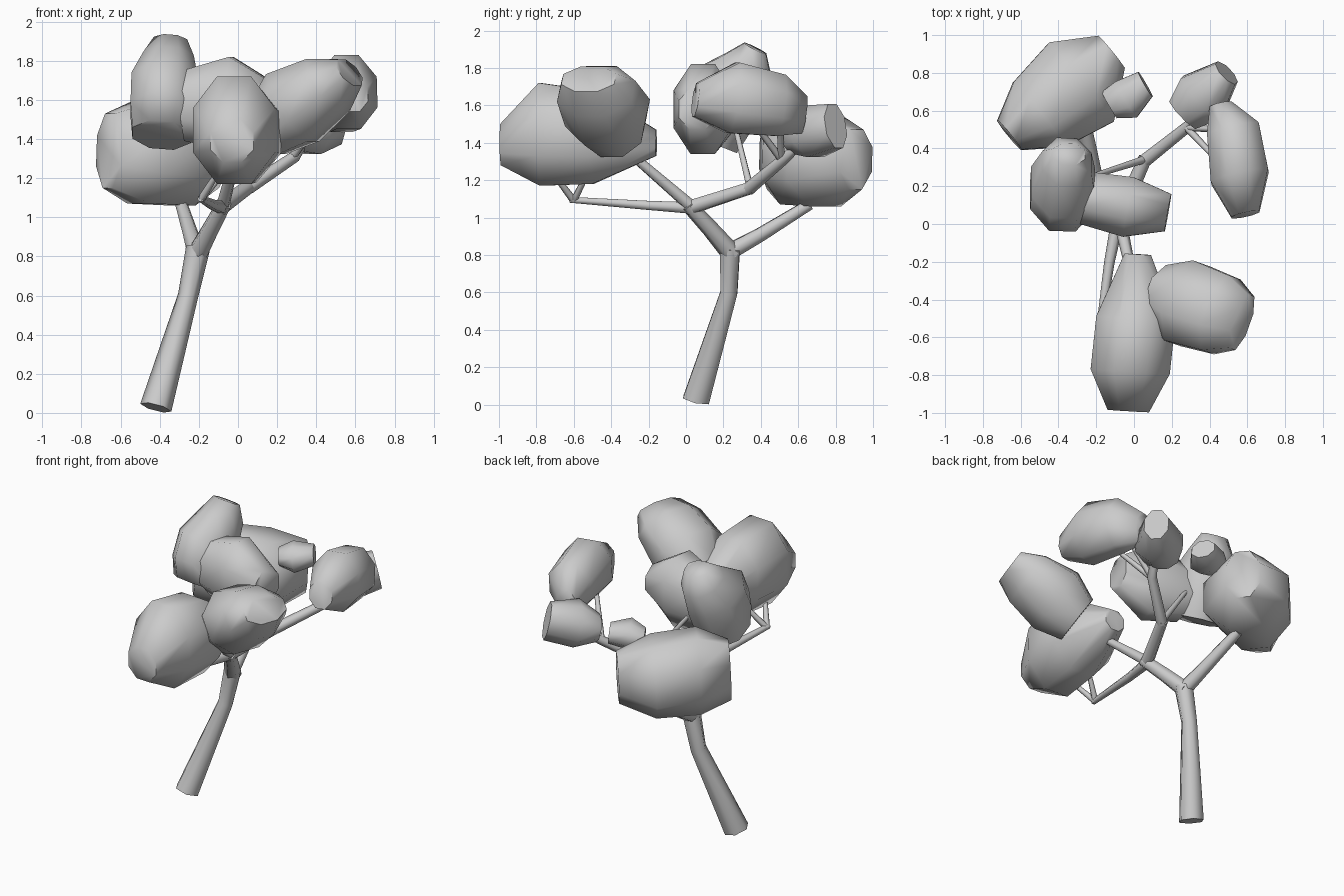
import bpy, bmesh, math
from mathutils import Vector


def loft(name, sections, sides, smooth, boxy=False):
    """Skin oval sections (x, y, z, sideways radius, upward radius) square to the overall axis."""
    pts = [Vector(s[:3]) for s in sections]
    axis = (pts[-1] - pts[0]).normalized()
    side = axis.cross(Vector((0, 0, 1)))
    if abs(axis.z) > 0.8:
        side = Vector((1, 0, 0)) - axis * axis.x
    side.normalize()
    up = side.cross(axis)
    turn = math.pi / sides if boxy else 0.0
    grow = 1 / math.cos(turn)
    bm = bmesh.new()
    rings = []
    for p, s in zip(pts, sections):
        ring = []
        for i in range(sides):
            a = math.tau * i / sides + turn
            ring.append(bm.verts.new(p + side * s[3] * grow * math.cos(a)
                                     + up * s[4] * grow * math.sin(a)))
        rings.append(ring)
    for lo, hi in zip(rings, rings[1:]):
        for i in range(sides):
            j = (i + 1) % sides
            bm.faces.new((lo[i], lo[j], hi[j], hi[i]))
    bm.faces.new(rings[0])
    bm.faces.new(rings[-1])
    bmesh.ops.recalc_face_normals(bm, faces=bm.faces[:])
    me = bpy.data.meshes.new(name)
    bm.to_mesh(me)
    bm.free()
    ob = bpy.data.objects.new(name, me)
    bpy.context.collection.objects.link(ob)
    bpy.ops.object.select_all(action='DESELECT')
    ob.select_set(True)
    bpy.context.view_layer.objects.active = ob
    bpy.ops.object.shade_smooth_by_angle(angle=math.radians(smooth))
    return ob


def limb(name, *points):
    """Round tapered limb through (x, y, z, radius) points."""
    loft(name, [(*p, p[3]) for p in points], 6, 65)


def clump(name, *sections):
    """Faceted leaf mass."""
    loft(name, sections, 8, 62, boxy=True)


# Leaning trunk and the main fork
limb("trunk", (-0.42, 0.055, 0.027, 0.082), (-0.255, 0.23, 0.6, 0.052),
     (-0.205, 0.235, 0.84, 0.062))
limb("front_bough", (-0.215, 0.25, 0.8, 0.055), (-0.14, 0.13, 0.94, 0.046),
     (-0.07, 0.01, 1.07, 0.04))
limb("back_bough", (-0.21, 0.22, 0.81, 0.05), (-0.24, 0.4, 0.91, 0.042),
     (-0.29, 0.66, 1.07, 0.033))

# Boughs spreading from the front hub
limb("low_front_branch", (-0.08, 0.05, 1.05, 0.036), (-0.13, -0.2, 1.065, 0.028),
     (-0.19, -0.62, 1.095, 0.018))
limb("high_front_branch", (-0.08, 0.04, 1.05, 0.036), (0.0, -0.32, 1.36, 0.025))
limb("right_branch_inner", (-0.09, 0.01, 1.05, 0.042), (0.06, 0.35, 1.16, 0.036))
limb("right_branch_outer", (0.05, 0.33, 1.15, 0.036), (0.29, 0.52, 1.31, 0.03),
     (0.36, 0.64, 1.42, 0.02))

# Twigs reaching into the leaf clumps
twigs = [((-0.19, -0.6, 1.09), (-0.09, -0.72, 1.25)),
         ((-0.19, -0.6, 1.09), (-0.06, -0.52, 1.25)),
         ((0.05, 0.34, 1.17), (-0.2, 0.26, 1.5)),
         ((0.28, 0.51, 1.31), (0.45, 0.33, 1.55)),
         ((0.28, 0.51, 1.31), (0.46, 0.5, 1.52))]
for n, (a, b) in enumerate(twigs):
    limb(f"twig_{n + 1}", (*a, 0.02), (*b, 0.014))

# Leaf clumps
clump("front_leaves", (-0.03, -0.99, 1.39, 0.11, 0.11), (-0.02, -0.78, 1.445, 0.21, 0.275),
      (0.01, -0.5, 1.43, 0.21, 0.25), (0.02, -0.16, 1.4, 0.07, 0.07))
clump("front_right_leaves", (0.15, -0.37, 1.45, 0.15, 0.15), (0.28, -0.42, 1.56, 0.225, 0.205),
      (0.46, -0.48, 1.675, 0.21, 0.16), (0.57, -0.52, 1.74, 0.15, 0.08))
clump("right_leaves", (0.46, 0.63, 1.55, 0.06, 0.1), (0.525, 0.5, 1.6, 0.14, 0.165),
      (0.56, 0.25, 1.64, 0.155, 0.19), (0.59, 0.05, 1.63, 0.075, 0.09))
clump("back_right_leaves", (0.26, 0.58, 1.42, 0.1, 0.08), (0.36, 0.67, 1.46, 0.15, 0.14),
      (0.49, 0.8, 1.49, 0.075, 0.12))
clump("back_left_leaves", (-0.66, 0.47, 1.34, 0.1, 0.19), (-0.5, 0.58, 1.33, 0.22, 0.26),
      (-0.28, 0.75, 1.3, 0.27, 0.24), (-0.12, 0.91, 1.31, 0.11, 0.16))
clump("peaked_left_leaves", (-0.39, 0.13, 1.42, 0.15, 0.16), (-0.38, 0.15, 1.54, 0.17, 0.21),
      (-0.375, 0.22, 1.69, 0.17, 0.21), (-0.355, 0.33, 1.81, 0.13, 0.14),
      (-0.345, 0.37, 1.905, 0.085, 0.065))
clump("middle_leaves", (-0.27, 0.14, 1.57, 0.14, 0.18), (-0.03, 0.09, 1.58, 0.16, 0.24),
      (0.18, 0.06, 1.58, 0.1, 0.11))
clump("small_back_leaves", (-0.13, 0.63, 1.48, 0.08, 0.05), (-0.04, 0.66, 1.49, 0.11, 0.09),
      (0.06, 0.74, 1.5, 0.075, 0.06))
